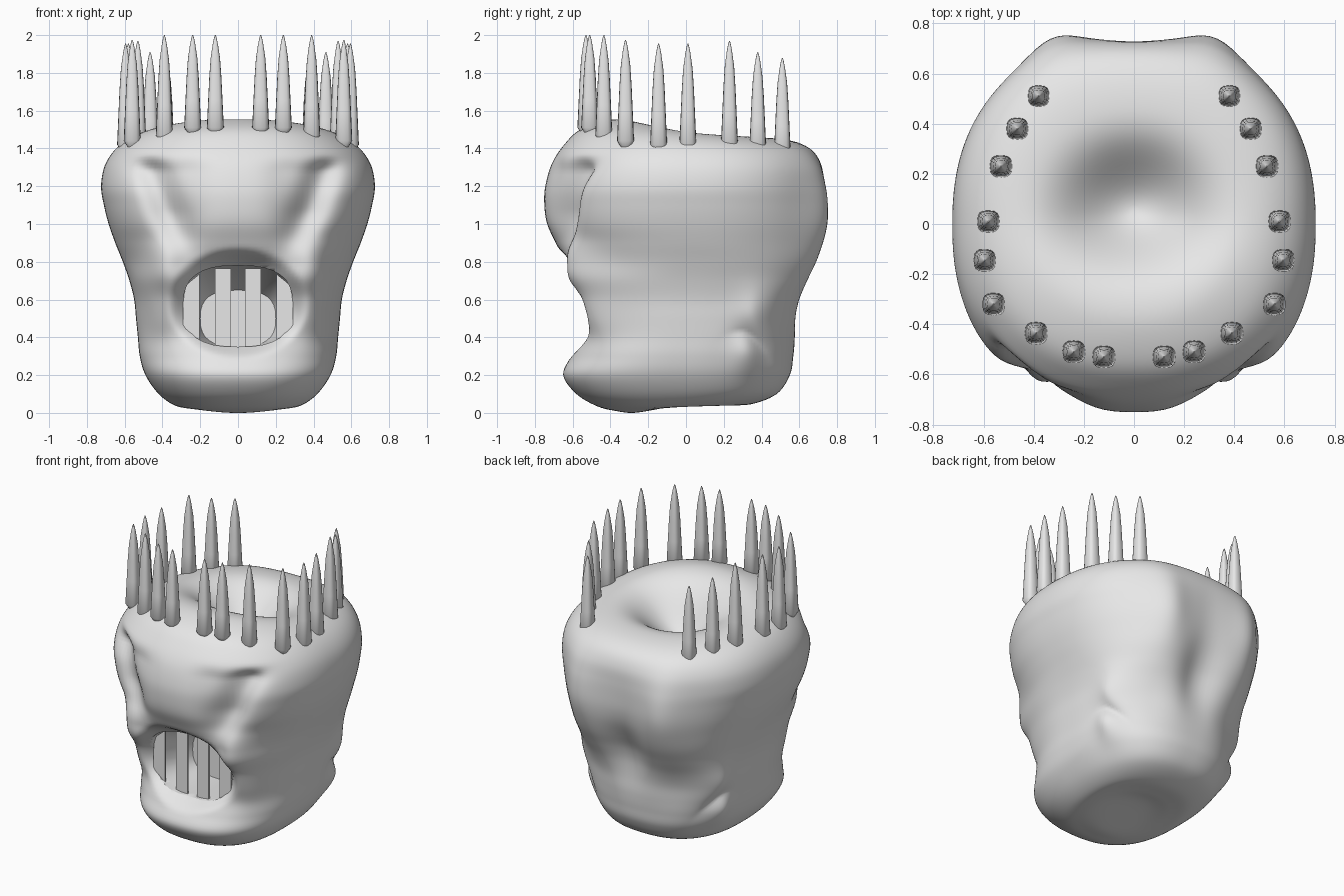
import bpy, bmesh, math
from math import exp, sin, cos, pi

if "Cube" in bpy.data.objects:
    bpy.data.objects.remove(bpy.data.objects["Cube"])

grey = bpy.data.materials.new("plain_grey")
grey.diffuse_color = (0.8, 0.8, 0.8, 1)
grey.use_nodes = True
grey.node_tree.nodes["Principled BSDF"].inputs["Base Color"].default_value = grey.diffuse_color

def make(name, verts, faces, angle=40):
    me = bpy.data.meshes.new(name)
    me.from_pydata(verts, [], faces)
    bm = bmesh.new(); bm.from_mesh(me)
    bmesh.ops.recalc_face_normals(bm, faces=bm.faces)
    bm.to_mesh(me); bm.free()
    me.materials.append(grey)
    ob = bpy.data.objects.new(name, me)
    bpy.context.collection.objects.link(ob)
    smooth(ob, angle)
    return ob

def smooth(ob, angle):
    bpy.ops.object.select_all(action='DESELECT')
    bpy.context.view_layer.objects.active = ob
    ob.select_set(True)
    bpy.ops.object.shade_smooth_by_angle(angle=math.radians(angle))

def loft(rings):
    """Closed skin over rings of equal point count, ends capped."""
    n = len(rings[0])
    verts = [p for r in rings for p in r]
    faces = [(i*n+j, i*n+(j+1) % n, (i+1)*n+(j+1) % n, (i+1)*n+j)
             for i in range(len(rings)-1) for j in range(n)]
    faces += [tuple(range(n)), tuple(range((len(rings)-1)*n, len(rings)*n))]
    return verts, faces

def g(a, s):
    return exp(-(a/s)**2)

def step(a, b, x):
    t = min(1, max(0, (x-a)/(b-a)))
    return t*t*(3-2*t)

# head rings: front height, back height, half width, front y, back y, squareness
keys = [(.016, .02, .01, -.17, -.15, 2), (.0, .055, .14, -.28, .06, 2.2), (.01, .045, .25, -.37, .2, 2.3),
        (.035, .045, .335, -.47, .34, 2.4), (.1, .1, .42, -.58, .48, 2.5),
        (.2, .2, .49, -.65, .55, 2.5), (.3, .3, .52, -.61, .57, 2.5),
        (.4, .4, .53, -.57, .585, 2.5), (.5, .5, .54, -.575, .6, 2.5),
        (.6, .6, .55, -.61, .63, 2.5), (.7, .7, .575, -.645, .67, 2.5),
        (.8, .8, .61, -.645, .71, 2.4), (.9, .9, .65, -.69, .735, 2.3),
        (1.0, 1.0, .685, -.735, .745, 2.3), (1.1, 1.1, .71, -.75, .745, 2.3),
        (1.2, 1.2, .725, -.745, .74, 2.3), (1.32, 1.3, .705, -.71, .725, 2.3),
        (1.42, 1.38, .645, -.645, .68, 2.3), (1.5, 1.43, .55, -.56, .6, 2.3),
        (1.55, 1.465, .42, -.42, .47, 2.2), (1.56, 1.485, .3, -.29, .36, 2.1),
        (1.55, 1.495, .15, -.12, .22, 2), (1.525, 1.52, .01, .04, .06, 2)]

def spline(u):
    i = min(int(u), len(keys)-2)
    t = u-i
    p = [keys[min(max(i+k, 0), len(keys)-1)] for k in (-1, 0, 1, 2)]
    return [.5*(2*b+(c-a)*t+(2*a-5*b+4*c-d)*t*t+(3*b-a-3*c+d)*t**3)
            for a, b, c, d in zip(*p)]

def sculpt(x, y, z):
    ax = abs(x)
    front, back = step(-.15, -.42, y), step(.2, .45, y)
    # eye hollows running down beside a tapered muzzle
    valley = .33+.12*(z-.95)/.33
    band = step(.8, 1.08, z)*step(1.38, 1.27, z)
    dy = front*.1*g(ax-valley, .095)*band + front*.03*g(ax-.27, .11)*band
    # recessed bowl around the mouth, with cheeks bulging beside it
    dy += front*.16*step(0, .85, 1-(x/.38)**2-((z-.58)/.3)**2)
    dy -= front*(.085*g(ax-.4, .1)*g(z-.78, .13) + .05*g(ax-.4, .1)*g(z-.52, .14))
    # back channel and its two lobes
    dy -= back*(.08*g(x, .15)*g(z-.72, .22)+.015*g(x, .13)*g(z-1.1, .2))
    dy += back*.055*g(ax-.33, .13)*g(z-1.05, .28)
    # jaw corner knob and the dent above and behind it
    knob = .045*g(y-.33, .08)*g(z-.33, .12)
    dent = .065*g(y-.43, .14)*g(z-.52, .15)
    sx = step(.15, .45, ax)*(knob-dent)
    # hollow in the crown
    dz = 0
    if z > 1.25:
        dz = -.27*g(x, .27)*g(y-.05, .24 if y > .05 else .2)
    return (x+math.copysign(sx, x), y+dy-dent*step(.1, .3, ax)*back*.6, z+dz)

N, rows = 144, 132
rings = []
for i in range(rows+1):
    zf, zb, hw, yf, yb, n = spline(i*(len(keys)-1)/rows)
    ring = []
    for j in range(N):
        c, s = cos(2*pi*j/N), sin(2*pi*j/N)
        x = hw*math.copysign(abs(c)**(2/n), c)
        v = math.copysign(abs(s)**(2/n), s)
        ring.append(sculpt(x, (yf+yb)/2+v*(yb-yf)/2, zf+(zb-zf)*(v+1)/2))
    rings.append(ring)
head = make("head", *loft(rings))

# mouth cavity: tapered cutter with a flat back wall
def mouth_ring(y, rx, z0, z1):
    return [(rx*math.copysign(abs(cos(a))**.75, cos(a)), y,
             (z0+z1)/2+(z1-z0)/2*math.copysign(abs(sin(a))**.75, sin(a)))
            for a in [2*pi*k/32 for k in range(32)]]
cutter = make("mouth_cutter", *loft([mouth_ring(-.8, .29, .35, .78),
                                     mouth_ring(-.45, .29, .35, .78),
                                     mouth_ring(-.2, .2, .35, .65)]))
mod = head.modifiers.new("mouth", 'BOOLEAN')
mod.operation, mod.solver, mod.object = 'DIFFERENCE', 'EXACT', cutter
bpy.context.view_layer.objects.active = head
bpy.ops.object.modifier_apply(modifier="mouth")
bpy.data.objects.remove(cutter)
smooth(head, 60)

# flat teeth bars across the mouth, outer ones with clipped tops
for side in (-1, 1):
    for x, z0, z1, clip in ((.08, .34, .765, 0), (.247, .375, .735, .07)):
        outline = [(x-.043, z0-.01), (x+.043, z0+.015), (x+.043, z1-clip), (x-.043, z1)]
        make("tooth_bar", *loft([[(side*a, y, b) for a, b in outline] for y in (-.49, -.478)]), 30)

# crown of tapered spikes: x, y, base height, tip height
spikes = [(.38, .51, 1.36, 1.88), (.465, .38, 1.39, 1.91), (.53, .23, 1.42, 1.97),
          (.58, .01, 1.42, 1.955), (.595, -.145, 1.42, 1.955), (.56, -.32, 1.44, 1.975),
          (.39, -.435, 1.47, 2.0), (.24, -.51, 1.51, 2.0), (.12, -.53, 1.51, 2.0)]
shape = [(-.06, .025), (0, .045), (.3, .038), (.55, .032), (.75, .025), (.9, .014), (.97, .007), (1, .002)]
for side in (-1, 1):
    for x, y, z0, z1 in spikes:
        rs = [[(side*x+r*math.copysign(abs(cos(a))**.7, cos(a)),
                y+r*math.copysign(abs(sin(a))**.7, sin(a)), z0+t*(z1-z0))
               for a in [2*pi*k/16 for k in range(16)]] for t, r in shape]
        make("crown_spike", *loft(rs))
